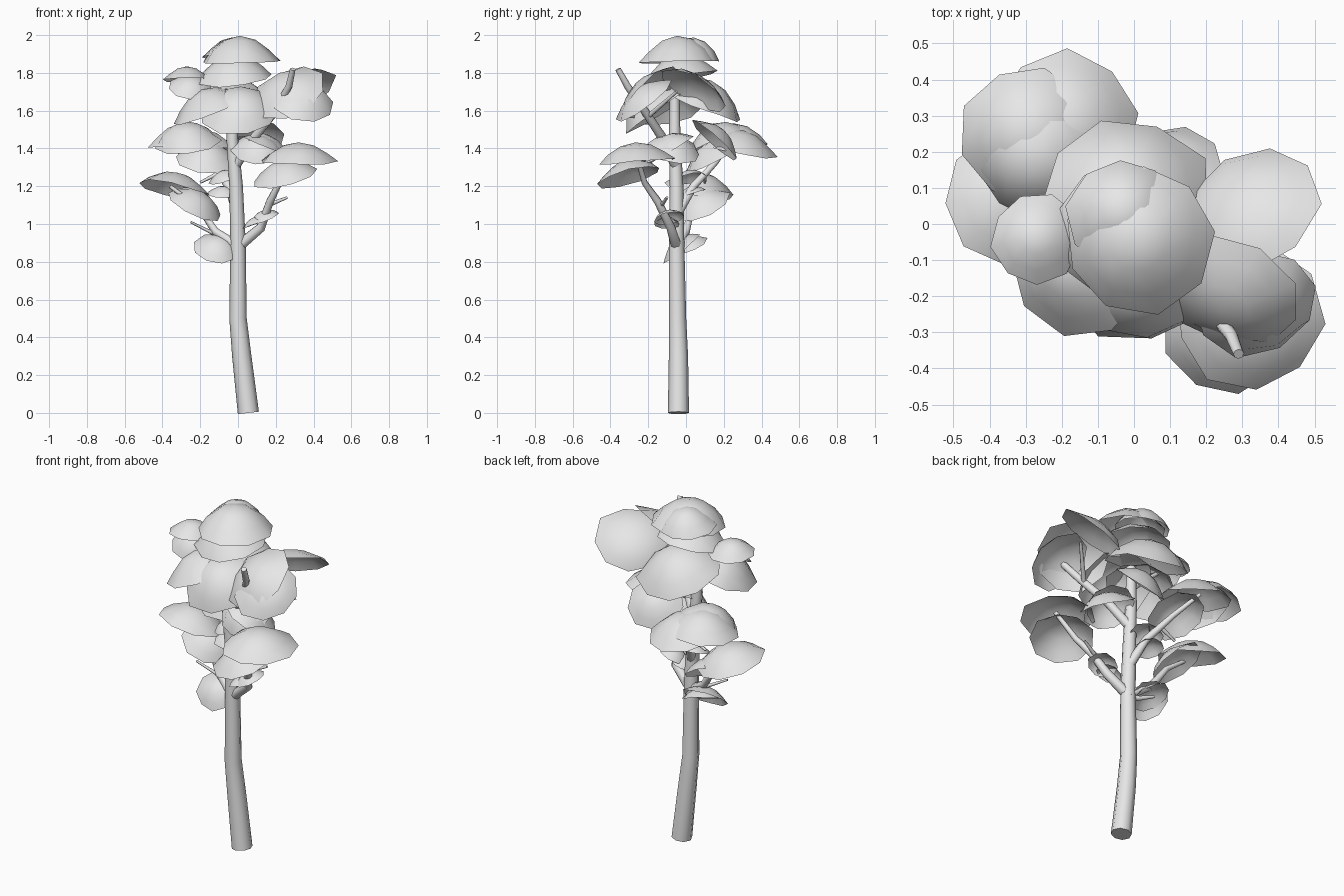
import bpy, bmesh, math, random
from mathutils import Vector

random.seed(4)
cube = bpy.data.objects.get("Cube")
if cube:
    bpy.data.objects.remove(cube, do_unlink=True)

UP = Vector((0, 0, 1))
FRONT = Vector((0, -1, 0))
BACK = -FRONT
LEFT = Vector((1, 0, 0))
RIGHT = -LEFT

# One pale grey for wood and foliage
grey = bpy.data.materials.new("pale_grey")
grey.use_nodes = True
colour = (.8, .8, .8, 1)
grey.diffuse_color = colour
grey.node_tree.nodes["Principled BSDF"].inputs["Base Color"].default_value = colour


def foliage(name, centre, radius, facing, bulge=.5, sides=9):
    """Open umbrella-shaped shell; centre is the middle of its rim."""
    bm = bmesh.new()
    apex = bm.verts.new((0, 0, radius * bulge))
    turn = random.uniform(0, math.tau)
    rings = []
    for reach in (.4, .75, 1):
        ring = []
        for i in range(sides):
            angle = turn + math.tau * i / sides
            wobble = random.uniform(.94, 1.05) if reach == 1 else 1
            height = bulge * (1 - reach ** 2) + (wobble - 1) * .6
            ring.append(bm.verts.new((radius * reach * wobble * math.cos(angle),
                                      radius * reach * wobble * math.sin(angle),
                                      radius * height)))
        rings.append(ring)
    for i in range(sides):
        j = (i + 1) % sides
        bm.faces.new((apex, rings[0][i], rings[0][j]))
        for inner, outer in zip(rings, rings[1:]):
            bm.faces.new((inner[i], outer[i], outer[j], inner[j]))
    for face in bm.faces:
        face.smooth = True
    mesh = bpy.data.meshes.new(name)
    bm.to_mesh(mesh)
    bm.free()
    mesh.materials.append(grey)
    obj = bpy.data.objects.new(name, mesh)
    obj.location = centre
    obj.rotation_euler = facing.to_track_quat('Z', 'Y').to_euler()
    bpy.context.collection.objects.link(obj)


def limb(name, thick, thin, *path):
    """Tapered round tube through the path points."""
    curve = bpy.data.curves.new(name, 'CURVE')
    curve.dimensions = '3D'
    curve.bevel_depth = 1
    curve.bevel_resolution = 2
    curve.use_fill_caps = True
    spline = curve.splines.new('POLY')
    spline.points.add(len(path) - 1)
    for i, (point, place) in enumerate(zip(spline.points, path)):
        point.co = (*place, 1)
        point.radius = thick + (thin - thick) * i / (len(path) - 1)
    curve.materials.append(grey)
    obj = bpy.data.objects.new(name, curve)
    bpy.context.collection.objects.link(obj)
    bpy.ops.object.select_all(action='DESELECT')
    obj.select_set(True)
    bpy.context.view_layer.objects.active = obj
    bpy.ops.object.convert(target='MESH')
    bpy.ops.object.shade_smooth_by_angle(angle=math.radians(60))


# Trunk and main branches
limb("trunk", .056, .026, (.055, -.04, 0), (.02, -.04, .3), (0, -.045, .5),
     (0, -.05, .9), (-.01, -.05, 1.2), (-.03, -.06, 1.45), (-.03, -.06, 1.68))
limb("low_left_branch", .03, .012, (0, -.05, .88), (.12, -.08, .98),
     (.17, -.15, 1.12), (.22, -.22, 1.22), (.33, -.26, 1.36))
limb("low_left_twig", .012, .007, (.16, -.13, 1.1), (.26, -.1, 1.14))
limb("low_right_branch", .028, .01, (0, -.05, .88), (-.12, 0, .96),
     (-.2, .03, 1.08), (-.36, .03, 1.2))
limb("low_right_twig", .01, .006, (-.13, 0, .95), (-.25, -.03, 1.01))
limb("drooping_twig", .018, .008, (0, -.05, .86), (-.06, -.02, .87), (-.14, 0, .9))
limb("back_branch", .028, .01, (0, -.05, 1.05), (-.05, .04, 1.2),
     (-.14, .16, 1.33), (-.25, .25, 1.46))
limb("back_twig", .012, .007, (-.1, .1, 1.27), (-.2, .1, 1.22))
limb("high_left_branch", .028, .015, (-.02, -.05, 1.3), (.08, -.12, 1.45),
     (.2, -.22, 1.6), (.27, -.31, 1.73), (.29, -.36, 1.82))
limb("high_left_twig", .014, .008, (.18, -.2, 1.57), (.33, -.05, 1.7))
limb("crown_branch", .018, .008, (-.03, -.06, 1.55), (-.14, -.05, 1.65), (-.27, -.04, 1.76))

# Crown at the top
foliage("crown_cap", (.01, -.04, 1.86), .21, UP + FRONT * .05, .65)
foliage("crown_back_cap", (-.03, .03, 1.88), .155, UP + BACK * .1, .7)
foliage("crown_skirt", (-.02, -.03, 1.77), .2, UP + FRONT * .2 + RIGHT * .1, .65)
foliage("side_tuft_upper", (-.27, -.04, 1.76), .125, UP + BACK * .1, .6)
foliage("side_tuft_lower", (-.25, -.06, 1.72), .12, UP + FRONT * .6 + LEFT * .1)

# Broad layer below the crown
foliage("upper_back", (-.02, .08, 1.63), .235, UP + BACK * .4 + LEFT * .1, .6)
foliage("upper_front", (.01, -.15, 1.59), .215, UP + FRONT * .65 + RIGHT * .1, .6)
foliage("upper_right", (-.15, -.11, 1.6), .2, UP + RIGHT * .4 + FRONT * .15, .6)

# High left cluster
foliage("high_left_front", (.27, -.19, 1.69), .2, UP + FRONT * .85 + RIGHT * .45, .42)
foliage("high_left_outer", (.34, -.22, 1.65), .18, UP + FRONT * .75 + LEFT * .2, .45)
foliage("high_left_back", (.32, .04, 1.71), .205, UP + BACK * .6 + RIGHT * .4, .35)

# Middle clusters
foliage("back_outer", (-.19, .28, 1.39), .2, UP + BACK * .2 + LEFT * .1, .55)
foliage("back_right", (-.29, .25, 1.42), .19, UP + RIGHT * .1, .6)
foliage("back_inner", (-.27, .18, 1.43), .18, UP + FRONT * .35 + RIGHT * .1, .6)
foliage("back_low", (-.17, .15, 1.34), .165, UP + FRONT * .5 + LEFT * .1, .6)
foliage("back_middle", (.09, .15, 1.44), .155, UP + BACK * .9 + RIGHT * .2)
foliage("middle_left", (.13, -.07, 1.39), .15, UP + BACK * .2 + LEFT * .5)
foliage("middle_front", (.11, -.08, 1.39), .145, UP + FRONT * .6, .6)
foliage("front_left_upper", (.32, -.26, 1.33), .205, UP + FRONT * .06)
foliage("front_left_lower", (.25, -.3, 1.25), .175, UP + FRONT * .3 + RIGHT * .25)

# Lower clusters
foliage("low_right_upper", (-.34, .07, 1.18), .19, UP + LEFT * .2 + BACK * .2, .5)
foliage("low_right_lower", (-.23, .08, 1.1), .16, UP + LEFT * .5 + FRONT * .4)
foliage("drooping_front", (-.11, -.02, .87), .125, UP + FRONT * .8 + LEFT * .1)
foliage("drooping_back", (-.11, .01, .88), .11, UP + FRONT * .4 + LEFT * .3)
foliage("inner_tuft_upper", (-.07, .02, 1.24), .09, UP + FRONT * .2 + RIGHT * .3)
foliage("inner_tuft_lower", (-.08, .03, 1.16), .08, UP + FRONT * .3)
foliage("small_left_upper", (.14, -.09, 1.03), .085, UP + RIGHT * .4 + FRONT * .2)
foliage("small_left_lower", (.09, -.1, 1), .07, UP + RIGHT * .4)
